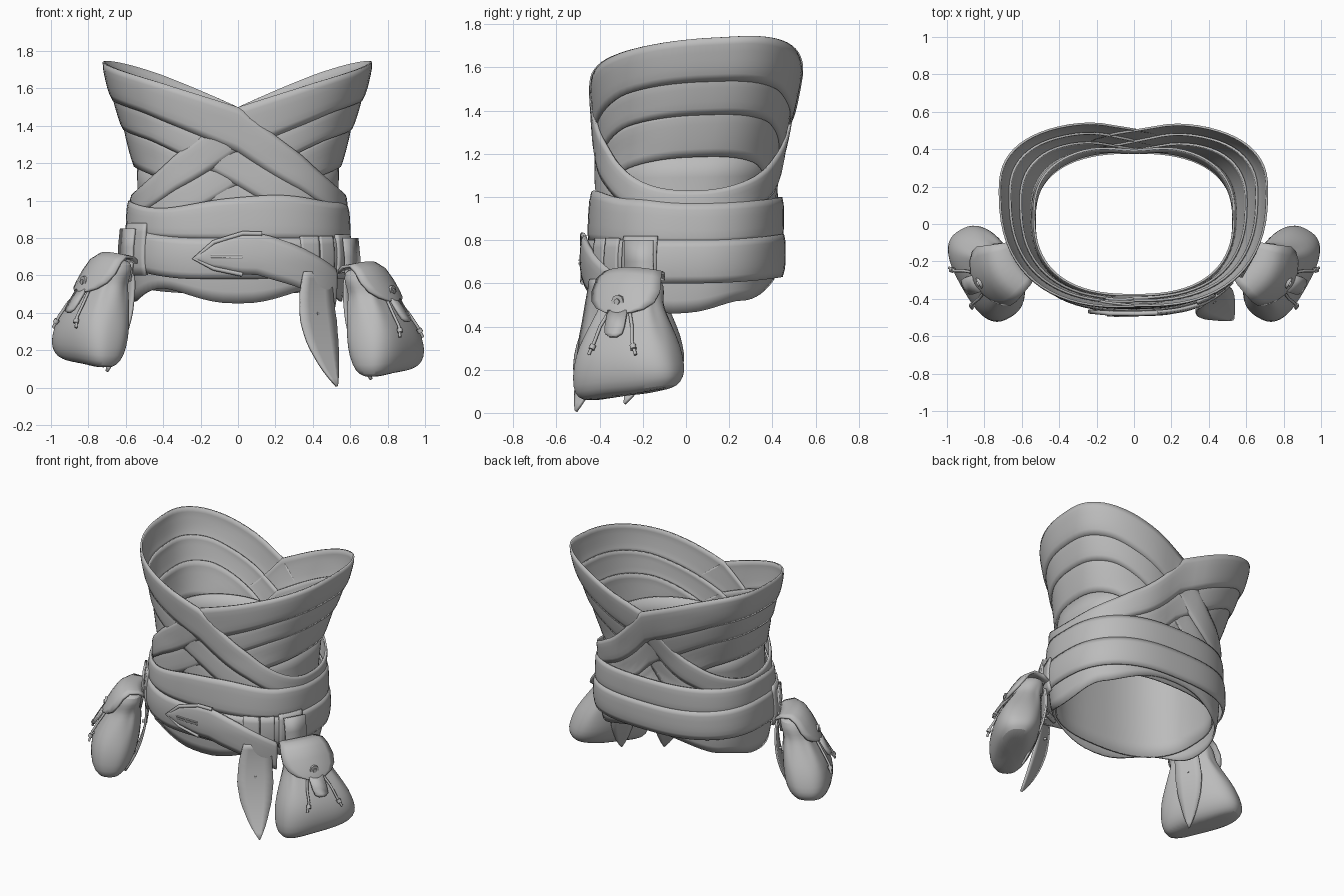
import bpy, math
from mathutils import Vector

if "Cube" in bpy.data.objects:
    bpy.data.objects.remove(bpy.data.objects["Cube"])

GREY = bpy.data.materials.new("plain grey")
GREY.diffuse_color = (0.5, 0.5, 0.5, 1)
GREY.use_nodes = True
GREY.node_tree.nodes["Principled BSDF"].inputs["Base Color"].default_value = GREY.diffuse_color


def lerp(keys, t):
    """Blended lookup in a list of (position, value)."""
    if t <= keys[0][0]:
        return keys[0][1]
    for (a, va), (b, vb) in zip(keys, keys[1:]):
        if t <= b:
            return va + (vb - va) * (t - a) / (b - a)
    return keys[-1][1]


def finish(ob, angle=40):
    ob.data.materials.append(GREY)
    bpy.ops.object.select_all(action='DESELECT')
    ob.select_set(True)
    bpy.context.view_layer.objects.active = ob
    bpy.ops.object.shade_smooth_by_angle(angle=math.radians(angle))
    return ob


def grid(name, rows, closed=False, thick=0.0, caps=False, subdiv=0, flip=False):
    """Skin rows of points into a surface."""
    n = len(rows[0])
    faces = []
    for i in range(len(rows) - 1):
        for j in range(n if closed else n - 1):
            k = (j + 1) % n
            faces.append((i * n + j, i * n + k, (i + 1) * n + k, (i + 1) * n + j))
    if caps:
        faces += [tuple(reversed(range(n))), tuple(range((len(rows) - 1) * n, len(rows) * n))]
    if flip:
        faces = [tuple(reversed(f)) for f in faces]
    me = bpy.data.meshes.new(name)
    me.from_pydata([tuple(p) for r in rows for p in r], [], faces)
    ob = bpy.data.objects.new(name, me)
    bpy.context.collection.objects.link(ob)
    finish(ob)
    if thick:
        m = ob.modifiers.new("thickness", 'SOLIDIFY')
        m.thickness, m.offset = thick, -1
    if subdiv:
        m = ob.modifiers.new("round", 'SUBSURF')
        m.levels = m.render_levels = subdiv
    return ob


def cord(name, pts, r):
    cu = bpy.data.curves.new(name, 'CURVE')
    cu.dimensions, cu.bevel_depth, cu.bevel_resolution = '3D', r, 2
    cu.use_fill_caps = True
    sp = cu.splines.new('POLY')
    sp.points.add(len(pts) - 1)
    for p, q in zip(sp.points, pts):
        p.co = (*q, 1)
    cu.materials.append(GREY)
    ob = bpy.data.objects.new(name, cu)
    bpy.context.collection.objects.link(ob)
    return ob


# Torso: half width, front depth, back depth and centre shift by height
W = [(.45, .55), (.7, .565), (1, .55), (1.2, .555), (1.4, .605), (1.6, .665), (1.75, .7)]
F = [(.45, .40), (.7, .42), (1, .405), (1.2, .40), (1.4, .41), (1.6, .43), (1.75, .44)]
B = [(.45, .39), (.7, .41), (1, .41), (1.2, .44), (1.4, .49), (1.6, .53), (1.75, .55)]
C = [(.45, 0), (1, .02), (1.2, .05), (1.6, .15), (1.75, .17)]


def spow(v, p):
    return math.copysign(abs(v) ** p, v)


def torso(a, z, off=0.0):
    """Point on the torso; a = 0 faces front, 90 degrees faces +x."""
    s, c = spow(math.sin(a), .8), -spow(math.cos(a), .8)
    yc = lerp(C, z)
    x = (lerp(W, z) + off) * s
    if c < 0:
        y = yc + (lerp(F, z) + yc + off) * c
    else:
        y = yc + (lerp(B, z) - yc + off) * c
        y -= .025 * math.exp(-(x / .15) ** 2) * (z > 1)
    return Vector((x, y, z))


def band(name, lo, hi, off, a0=-180, a1=180, thick=.012, bulge=.008, n=72):
    rows = []
    for j in range(7):
        v = j / 6
        row = []
        for i in range(n if a1 - a0 == 360 else n + 1):
            a = math.radians(a0 + (a1 - a0) * i / n)
            z = lo(a) + (hi(a) - lo(a)) * v
            row.append(torso(a, z, off + bulge * (1 - (2 * v - 1) ** 4)))
        rows.append(row)
    return grid(name, rows, closed=a1 - a0 == 360, thick=thick)


def by_angle(*keys):
    """Height rule from (degrees, height) keys, eased between keys."""
    def f(a):
        d = math.degrees(a)
        for (p, vp), (q, vq) in zip(keys, keys[1:]):
            if d <= q + 1e-6:
                t = max(0, (d - p) / (q - p))
                return vp + (vq - vp) * t * t * (3 - 2 * t)
        return keys[-1][1]
    return f


def tilted(side, keys, lift=0.0):
    """Strap edge, high on its own side, low on the other, lower still across the back."""
    def f(a):
        s = spow(math.sin(a), .8) * side
        sag = max(0, -s * (1 + s) * 4) * (.09 if math.cos(a) < 0 else .02) * abs(math.cos(a))
        return lerp(keys, s) - lift * math.cos(a) * max(0, s) - sag
    return f


# Wrapped straps, crossing at front and back
POS = (-1, -.6, 0, .6, .78, 1)
EDGES = [list(zip(POS, h)) for h in (
    (1.03, 1.25, 1.50, 1.655, 1.695, 1.74), (.90, 1.07, 1.26, 1.43, 1.485, 1.535),
    (.78, .92, 1.08, 1.28, 1.335, 1.38), (.62, .75, .90, 1.08, 1.14, 1.185))]
for k in range(3):
    for side, word in ((-1, "left"), (1, "right")):
        top = [(p, h + (.03 if k else 0)) for p, h in EDGES[k]]
        band(f"{word}_wrap_{k + 1}", tilted(side, EDGES[k + 1], .025), tilted(side, top, .045),
             .026 - .011 * k - (.006 if side > 0 else 0))
band("inner_lining", lambda a: .5 + .1 * (1 - math.cos(a)) / 2, lambda a: 1.2, -.014, bulge=0)

# Lower skirt of the wrap
band("lower_wrap", by_angle((-180, .62), (-125, .52), (-85, .46), (-42, .53), (0, .45),
                            (42, .53), (85, .46), (125, .52), (180, .62)), lambda a: .82, .006)

# Two belts
band("upper_belt", by_angle((-180, .81), (-90, .82), (0, .79), (90, .78), (180, .81)),
     by_angle((-180, 1.0), (-90, 1.0), (-40, .96), (15, 1.03), (60, .99), (90, .97), (180, 1.0)), .036)
band("lower_belt", by_angle((-180, .63), (-90, .65), (-15, .58), (90, .60), (180, .63)),
     by_angle((-180, .83), (-90, .86), (-15, .80), (90, .80), (180, .83)), .044)

# Pointed belt end hanging across the front
MID = [(-17, .69), (-4, .715), (6, .715), (25, .65), (54, .53)]
HALF = [(-17, .004), (-8, .07), (1, .11), (12, .115), (54, .10)]


def mid(a):
    return lerp(MID, math.degrees(a))


def half(a):
    return lerp(HALF, math.degrees(a))


band("belt_tongue", lambda a: mid(a) - half(a), lambda a: mid(a) + half(a), .066, -17, 54, .016, .008, 40)

# Buckle frame around the point, with its pin
frame = [(8, .115), (1, .11), (-8, .07), (-17, 0), (-8, -.07), (1, -.11)]
cord("buckle", [torso(math.radians(d), mid(math.radians(d)) + h, .066) for d, h in frame], .012)
for h in (.008, -.008):
    cord("buckle_pin", [torso(math.radians(d), .70 + h, .074) for d in (-9, -4, 1)], .005)

# Hanging loops on the belt
for name, a0, a1, lo, hi in (("sheath_loop", 28, 40, .55, .81), ("sheath_loop_back", 41, 52, .55, .81),
                             ("right_pouch_loop", 56, 77, .58, .82), ("left_pouch_loop", -77, -50, .60, .88)):
    band(name, lambda a: lo, lambda a: hi, .055, a0, a1, .02, .006, 8)


# Pointed leather leaf with a small eyelet
def leaf(name, top, middle, tip, across, hw):
    top, middle, tip, across = map(Vector, (top, middle, tip, across))
    across.normalize()
    ctrl = middle * 2 - (top + tip) / 2
    width = [(0, .75), (.2, .92), (.45, 1), (.65, .85), (.85, .48), (.95, .2), (1, .03)]
    rows = []
    for i in range(17):
        t = i / 16
        c = top * (1 - t) ** 2 + ctrl * 2 * t * (1 - t) + tip * t * t
        rows.append([c + across * hw * lerp(width, t) * u for u in (-1, -.5, 0, .5, 1)])
    grid(name, rows, thick=.014)
    c, out = rows[6][2], across.cross(Vector((0, 0, 1)))
    cord(name + "_eyelet", [c - out * .018, c + out * .018], .009)


leaf("knife_sheath", (.42, -.385, .62), (.432, -.42, .32), (.525, -.505, .005), (.8, .6, 0), .118)


# Pouches
def pouch(word, s, dz):
    n, u = Vector((.87 * s, -.49, 0)), Vector((.49 * s, .87, 0))

    def at(pu, pv, z):
        base = Vector((lerp([(.08, .81), (.3, .78), (.62, .675)], z) * s,
                       lerp([(.1, -.27), (.62, -.245)], z), z + dz))
        return base + u * pu + n * pv

    # Soft bag with gathered neck
    rings = [(.08, .20, .06), (.095, .25, .10), (.14, .275, .135), (.22, .27, .155), (.31, .245, .15),
             (.40, .20, .13), (.47, .165, .105), (.51, .15, .092), (.56, .155, .095), (.61, .145, .085),
             (.64, .10, .055)]
    rows = []
    for z, hw, ht in rings:
        row = []
        for i in range(32):
            a = 2 * math.pi * i / 32
            fold = 1 + .04 * math.cos(8 * a) * math.exp(-((z - .47) / .09) ** 2)
            slope = .03 * math.cos(a) * (z < .2)
            row.append(at(hw * fold * spow(math.cos(a), .7), ht * fold * spow(math.sin(a), .75), z + slope))
        rows.append(row)
    grid(word + "_pouch", rows, closed=True, caps=True, subdiv=1, flip=s > 0)

    # Rounded flap folded over the front
    path = [(-.08, .62, .11), (-.03, .65, .13), (.035, .66, .15), (.08, .635, .165), (.105, .58, .175),
            (.118, .53, .16), (.124, .49, .12), (.126, .465, .065), (.126, .457, .02)]
    rows = [[at(hw * k / 4, v - 1.8 * (hw * k / 4) ** 2, z - .8 * (hw * k / 4) ** 2) for k in range(-4, 5)]
            for v, z, hw in path]
    grid(word + "_pouch_flap", rows, thick=.016, flip=s < 0)
    cord(word + "_pouch_button", [at(0, .115, .515), at(0, .14, .515)], .032)
    cord(word + "_button_centre", [at(0, .13, .515), at(0, .148, .515)], .014)

    # Closing tab and drawstrings
    tab = [(.47, .05), (.40, .05), (.365, .045), (.35, .02)]
    rows = [[at(hw * k, lerp([(.35, .16), (.47, .125)], z), z) for k in (-1, 0, 1)] for z, hw in tab]
    grid(word + "_pouch_tab", rows, thick=.014, flip=s < 0)
    for d in (-1, 1):
        cord(word + "_drawstring", [at(d * .05, .11, .48), at(d * .085, .14, .40), at(d * .10, .16, .33),
                                    at(d * .125, .165, .27)], .008)
        cord(word + "_string_knot", [at(d * .105, .16, .315), at(d * .112, .164, .295)], .015)

    # Leather leaf behind the bag, and the strap up to the belt
    leaf(word + "_pouch_backing", at(0, -.105, .58), at(-.01, -.168, .31), at(-.06, -.085, .04), u, .09)
    rows = [[Vector((x * s, y, z + dz)) + u * k for k in (-.075, .075)]
            for x, y, z in ((.595, -.215, .80), (.605, -.215, .70), (.605, -.21, .62), (.62, -.22, .52))]
    grid(word + "_pouch_strap", rows, thick=.014)


pouch("right", 1, 0)
pouch("left", -1, .05)
